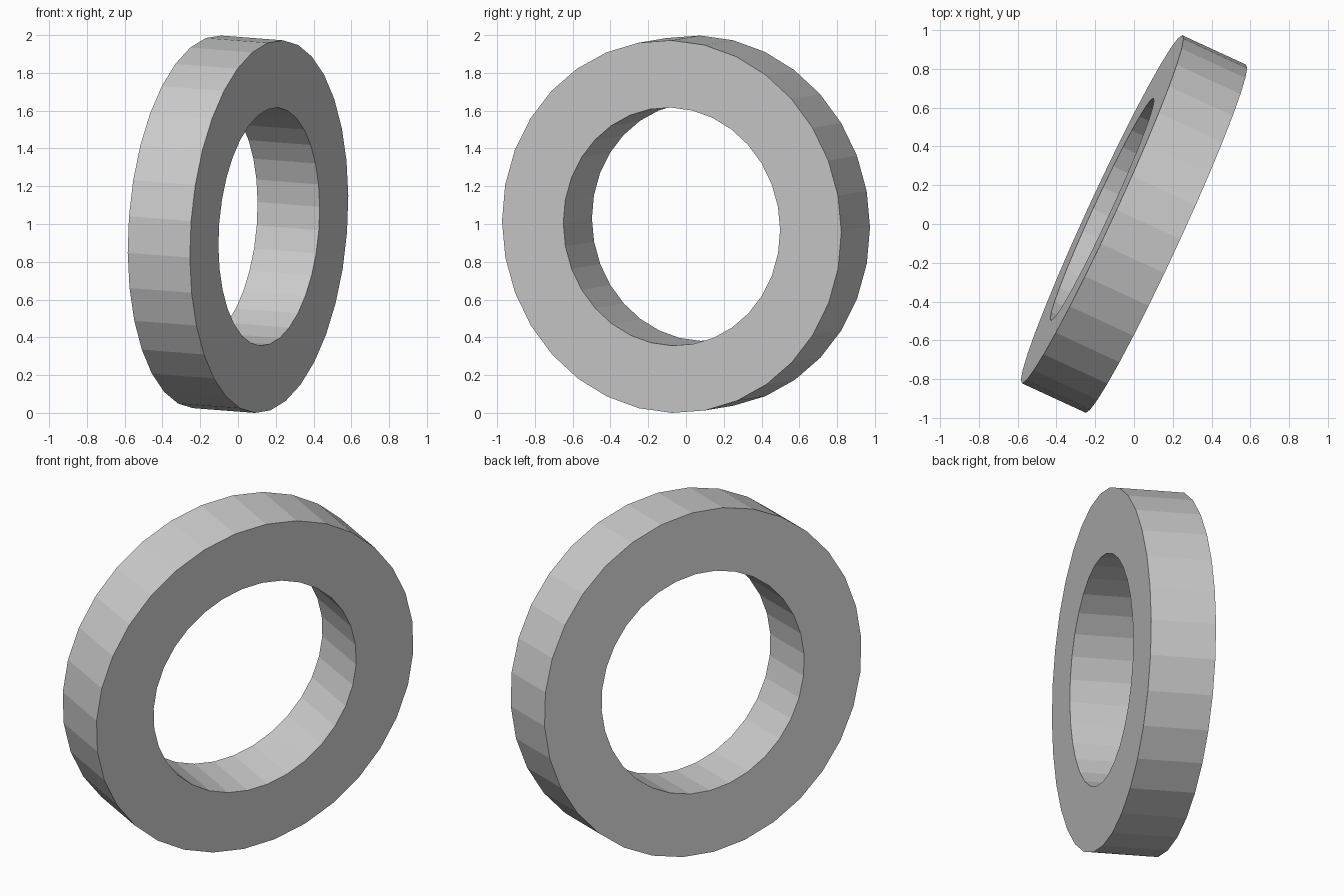
import bpy, bmesh
from math import sin, cos, pi, radians
from mathutils import Matrix, Vector

if "Cube" in bpy.data.objects:
    bpy.data.objects.remove(bpy.data.objects["Cube"])

SIDES = 32
OUTER, INNER, HALF = 0.989, 0.632, 0.1815
YAW, TILT, PHASE = radians(24.8), radians(4.0), radians(-1.7)

# Orientation: ring axis turned to the front right and dipped slightly down
axis = Vector((cos(YAW) * cos(TILT), -sin(YAW) * cos(TILT), -sin(TILT)))
side = Vector((sin(YAW), cos(YAW), 0))
up = axis.cross(side)
frame = Matrix((side, up, axis)).transposed().to_4x4()

# Ring: a rectangular cross-section swept round the axis
bm = bmesh.new()
section = [(OUTER, -HALF), (OUTER, HALF), (INNER, HALF), (INNER, -HALF)]
loops = []
for i in range(SIDES):
    a = 2 * pi * i / SIDES + PHASE
    loops.append([bm.verts.new(frame @ Vector((r * cos(a), r * sin(a), h)))
                  for r, h in section])
for i in range(SIDES):
    p, q = loops[i], loops[(i + 1) % SIDES]
    for j in range(4):
        k = (j + 1) % 4
        bm.faces.new((p[j], q[j], q[k], p[k]))
bmesh.ops.recalc_face_normals(bm, faces=bm.faces)

# Rest the ring on the ground
low = min(v.co.z for v in bm.verts)
bmesh.ops.translate(bm, verts=bm.verts, vec=(0, 0, -low))

mesh = bpy.data.meshes.new("ring")
bm.to_mesh(mesh)
bm.free()
ring = bpy.data.objects.new("ring", mesh)
bpy.context.collection.objects.link(ring)
